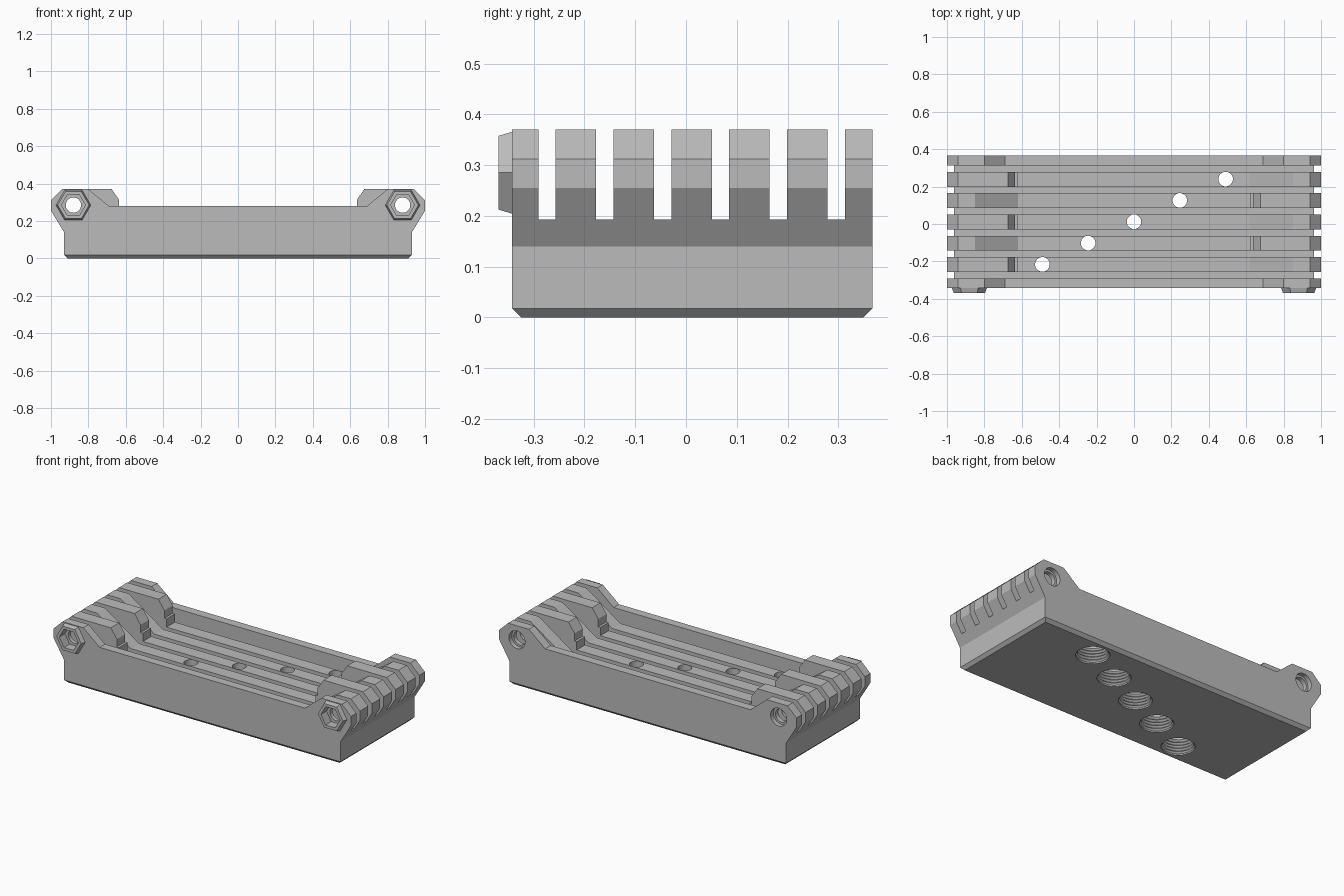
import bpy, bmesh, math
from mathutils import Vector

if "Cube" in bpy.data.objects:
    bpy.data.objects.remove(bpy.data.objects["Cube"])

grey = bpy.data.materials.new("light_grey")
grey.use_nodes = True
colour = (0.5, 0.5, 0.5, 1)
grey.diffuse_color = colour
grey.node_tree.nodes["Principled BSDF"].inputs["Base Color"].default_value = colour

FRONT, BACK = -0.343, 0.367
FLOOR, SLOT = 0.215, 0.193
PIVOT_X, PIVOT_Z = 0.88, 0.285


def loft(bm, rings):
    """Skin a list of equal-length point rings into a closed solid."""
    loops = [[bm.verts.new(p) for p in ring] for ring in rings]
    n = len(loops[0])
    faces = [bm.faces.new(loops[0]), bm.faces.new(loops[-1])]
    for a, b in zip(loops, loops[1:]):
        for i in range(n):
            j = (i + 1) % n
            faces.append(bm.faces.new((a[i], a[j], b[j], b[i])))
    bmesh.ops.recalc_face_normals(bm, faces=faces)


def ring_y(x, z, r, y, n):
    return [Vector((x + r * math.cos(math.tau * i / n), y,
                    z + r * math.sin(math.tau * i / n))) for i in range(n)]


def ring_z(x, y, r, z, n=32):
    return [Vector((x + r * math.cos(math.tau * i / n),
                    y + r * math.sin(math.tau * i / n), z)) for i in range(n)]


def finish(name, bm):
    mesh = bpy.data.meshes.new(name)
    bm.to_mesh(mesh)
    bm.free()
    mesh.materials.append(grey)
    obj = bpy.data.objects.new(name, mesh)
    bpy.context.collection.objects.link(obj)
    return obj


def under(z):
    """Half length of the sloping underside of the end lugs."""
    return 0.93 + (z - 0.14) * 0.609


# Base block with a chamfered foot and flared ends
bm = bmesh.new()
rings = []
for half, inset, z in ((0.912, 0.018, 0), (0.93, 0, 0.018),
                       (0.93, 0, 0.14), (under(SLOT), 0, SLOT)):
    f, b = FRONT + inset, BACK - inset
    rings.append([(-half, f, z), (half, f, z), (half, b, z), (-half, b, z)])
loft(bm, rings)
body = finish("holder_body", bm)

# End profiles, from the middle of the rib outwards
LUG = [(0.94, 0.37), (1, 0.312), (1, 0.255), (under(0.16), 0.16)]
ENDS = {
    "wall": [(0.69, 0.28), (0.80, 0.37)] + LUG,
    "short": [(0.62, FLOOR), (0.85, 0.37)] + LUG,
    "long": [(0.62, FLOOR), (0.62, 0.265), (0.635, 0.265),
             (0.635, 0.312), (0.675, 0.37)] + LUG,
}

# Seven ribs: two side walls and five with alternating long lugs
spans = [(FRONT, -0.291), (-0.257, -0.177), (-0.143, -0.063), (-0.029, 0.051),
         (0.085, 0.165), (0.199, 0.279), (0.313, BACK)]
bm = bmesh.new()
for i, (y0, y1) in enumerate(spans):
    if i in (0, 6):
        left, right = "wall", "wall"
    else:
        left, right = ("long", "short") if i % 2 else ("short", "long")
    outline = ENDS[right] + [(-x, z) for x, z in reversed(ENDS[left])]
    loft(bm, [[(x, y, z) for x, z in outline] for y in (y0, y1)])
ribs = finish("ribs", bm)

# Hexagonal nut bosses on the front
bm = bmesh.new()
for x in (-PIVOT_X, PIVOT_X):
    loft(bm, [ring_y(x, PIVOT_Z, r, y, 6) for r, y in
              ((0.093, FRONT + 0.02), (0.093, FRONT), (0.084, -0.369))])
bosses = finish("nut_bosses", bm)

# Cutters: pivot shafts
bm = bmesh.new()
for x in (-PIVOT_X, PIVOT_X):
    loft(bm, [ring_y(x, PIVOT_Z, 0.041, y, 32) for y in (-0.5, 0.5)])
shafts = finish("shaft_cutter", bm)

# Cutters: hexagonal nut recesses in front, round bolt recesses behind
bm = bmesh.new()
for x in (-PIVOT_X, PIVOT_X):
    loft(bm, [ring_y(x, PIVOT_Z, 0.064, y, 6) for y in (-0.5, -0.315)])
    loft(bm, [ring_y(x, PIVOT_Z, 0.054, y, 32) for y in (0.34, 0.5)])
recesses = finish("recess_cutter", bm)

# Cutters: a diagonal row of holes, widened and ridged from below
bm = bmesh.new()
for i in range(5):
    x, y = (i - 2) * 0.245, 0.012 + (i - 2) * 0.114
    steps = [(0.092, -0.05)]
    for k in range(5):
        z = 0.008 + k * 0.018
        steps += [(0.092, z), (0.082, z + 0.009)]
    steps += [(0.082, 0.1), (0.039, 0.1), (0.039, 0.4)]
    loft(bm, [ring_z(x, y, r, z) for r, z in steps])
holes = finish("hole_cutter", bm)

# Combine everything into one solid
bpy.context.view_layer.objects.active = body
for tool, operation in ((ribs, "UNION"), (bosses, "UNION"),
                        (shafts, "DIFFERENCE"), (recesses, "DIFFERENCE"),
                        (holes, "DIFFERENCE")):
    tool.hide_render = True
    mod = body.modifiers.new(tool.name, "BOOLEAN")
    mod.operation = operation
    mod.solver = "EXACT"
    mod.object = tool
    bpy.ops.object.modifier_apply(modifier=mod.name)
    bpy.data.objects.remove(tool)

bpy.ops.object.select_all(action="DESELECT")
body.select_set(True)
bpy.ops.object.shade_smooth_by_angle(angle=math.radians(25))
